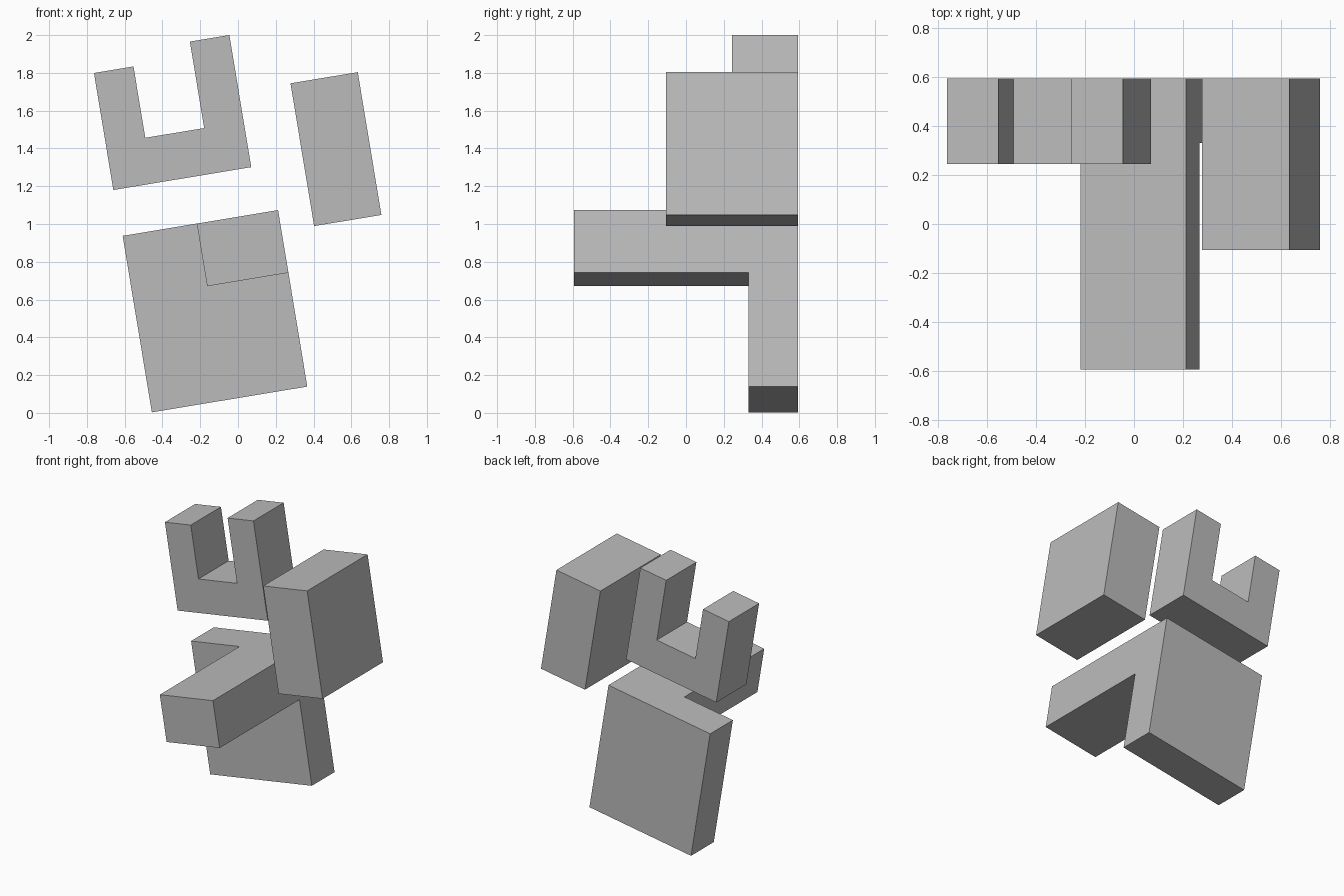
import bpy
import bmesh
from math import radians
from mathutils import Vector

cube = bpy.data.objects.get("Cube")
if cube:
    bpy.data.objects.remove(cube, do_unlink=True)

TILT = radians(-9.4)
BACK = 0.593

grey = bpy.data.materials.new("plain_grey")
grey.use_nodes = True
grey.diffuse_color = (0.5, 0.5, 0.5, 1)
grey.node_tree.nodes["Principled BSDF"].inputs["Base Color"].default_value = (0.5, 0.5, 0.5, 1)


def prism(profile, front):
    """Extrude an (x, z) outline from the front depth to the back plane."""
    bm = bmesh.new()
    face = bm.faces.new([bm.verts.new((x, front, z)) for x, z in profile])
    out = bmesh.ops.extrude_face_region(bm, geom=[face], use_keep_orig=True)
    moved = [g for g in out["geom"] if isinstance(g, bmesh.types.BMVert)]
    bmesh.ops.translate(bm, verts=moved, vec=(0, BACK - front, 0))
    return bm, face


def finish(name, bm, x, z):
    """Turn the mesh into a tilted object resting on its lower left corner."""
    bmesh.ops.recalc_face_normals(bm, faces=bm.faces)
    mesh = bpy.data.meshes.new(name)
    bm.to_mesh(mesh)
    bm.free()
    mesh.materials.append(grey)
    obj = bpy.data.objects.new(name, mesh)
    obj.location = (x, 0, z)
    obj.rotation_euler = (0, TILT, 0)
    bpy.context.collection.objects.link(obj)


# Back panel with an arm drawn forward from its upper right corner
w, h, front = 0.834, 0.947, 0.33
arm_w, arm_h = 0.436, 0.336
bm, face = prism([(0, 0), (w, 0), (w, h - arm_h), (w, h), (w - arm_w, h), (0, h)], front)
verts = list(face.verts)
side = min(verts, key=lambda v: (v.co - Vector((w, front, h - arm_h))).length)
top = min(verts, key=lambda v: (v.co - Vector((w - arm_w, front, h))).length)
bmesh.utils.face_split(face, side, top, coords=[(w - arm_w, front, h - arm_h)])
patch = next(f for f in side.link_faces if top in f.verts and len(f.verts) == 4)
arm = bmesh.ops.extrude_discrete_faces(bm, faces=[patch])["faces"][0]
bmesh.ops.translate(bm, verts=arm.verts, vec=(0, -BACK - front, 0))
bmesh.ops.remove_doubles(bm, verts=bm.verts, dist=0.0001)
finish("panel_with_arm", bm, -0.456, 0.003)

# U-shaped fork with a taller right prong
w, floor, prong = 0.74, 0.245, 0.212
bm, _ = prism([(0, 0), (w, 0), (w, 0.709), (w - prong, 0.709), (w - prong, floor),
               (prong, floor), (prong, 0.628), (0, 0.628)], 0.244)
finish("fork", bm, -0.66, 1.18)

# Deep upright block
bm, _ = prism([(0, 0), (0.361, 0), (0.361, 0.766), (0, 0.766)], -0.106)
finish("side_block", bm, 0.403, 0.989)
